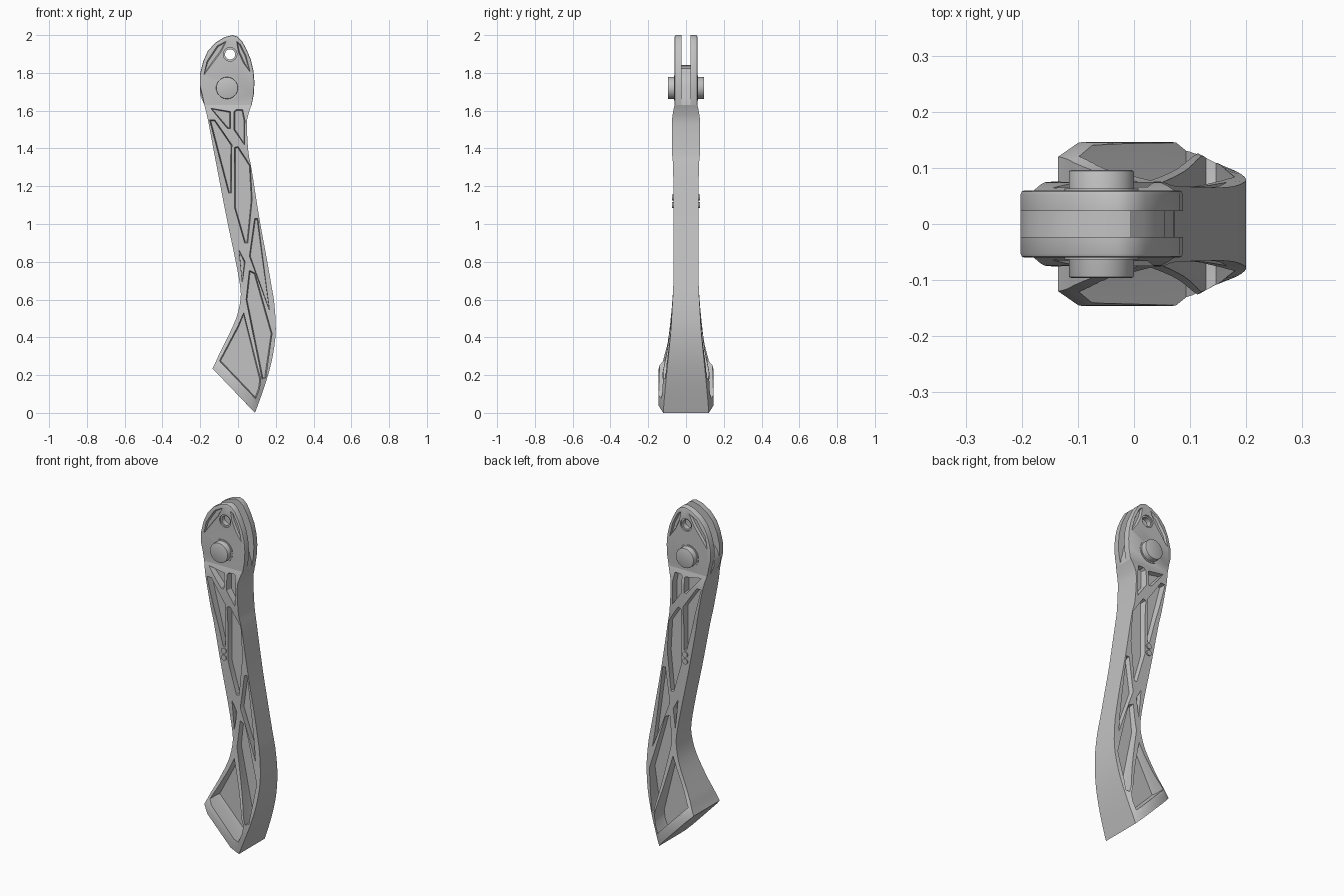
import bpy, bmesh, math
from mathutils import Vector

if "Cube" in bpy.data.objects:
    bpy.data.objects.remove(bpy.data.objects["Cube"])

grey = bpy.data.materials.new("metal_grey")
grey.diffuse_color = (0.54, 0.54, 0.54, 1)
grey.use_nodes = True
grey.node_tree.nodes["Principled BSDF"].inputs["Base Color"].default_value = grey.diffuse_color


def make_object(name, bm):
    bmesh.ops.recalc_face_normals(bm, faces=bm.faces)
    mesh = bpy.data.meshes.new(name)
    bm.to_mesh(mesh)
    bm.free()
    mesh.materials.append(grey)
    ob = bpy.data.objects.new(name, mesh)
    bpy.context.collection.objects.link(ob)
    return ob


def activate(ob):
    bpy.ops.object.select_all(action='DESELECT')
    ob.select_set(True)
    bpy.context.view_layer.objects.active = ob


def smooth(ob):
    activate(ob)
    bpy.ops.object.shade_smooth_by_angle(angle=math.radians(32))


def bevel(ob, width):
    activate(ob)
    mod = ob.modifiers.new("soft_edges", 'BEVEL')
    mod.width, mod.segments = width, 2
    mod.limit_method, mod.angle_limit = 'ANGLE', math.radians(40)
    bpy.ops.object.modifier_apply(modifier=mod.name)


def cut(ob, cutter):
    activate(ob)
    mod = ob.modifiers.new("cut", 'BOOLEAN')
    mod.operation, mod.solver, mod.object = 'DIFFERENCE', 'EXACT', cutter
    bpy.ops.object.modifier_apply(modifier=mod.name)
    bpy.data.objects.remove(cutter)


def inset(poly, d):
    """Move every side of an x-z polygon inwards by d."""
    pts = [Vector(p) for p in poly]
    n = len(pts)
    area = sum(pts[i - 1].x * pts[i].y - pts[i].x * pts[i - 1].y for i in range(n))
    s = 1 if area > 0 else -1
    out = []
    for i in range(n):
        a = (pts[i] - pts[i - 1]).normalized()
        b = (pts[(i + 1) % n] - pts[i]).normalized()
        na, nb = Vector((-a.y, a.x)) * s, Vector((-b.y, b.x)) * s
        out.append(pts[i] + (na + nb) * d / max(0.35, 1 + na.dot(nb)))
    return out


def add_layers(bm, layers):
    """Skin a closed solid through (y, polygon) layers."""
    rings = [[bm.verts.new((p[0], y, p[1])) for p in poly] for y, poly in layers]
    for a, b in zip(rings, rings[1:]):
        for i in range(len(a)):
            bm.faces.new((a[i - 1], a[i], b[i], b[i - 1]))
    bm.faces.new(rings[0])
    bm.faces.new(rings[-1])


def circle(x, z, r, n=32):
    return [(x + r * math.cos(2 * math.pi * i / n), z + r * math.sin(2 * math.pi * i / n))
            for i in range(n)]


def solid(name, layers):
    bm = bmesh.new()
    add_layers(bm, layers)
    return make_object(name, bm)


def pocket_cutter(polys, floor, top, slope):
    bm = bmesh.new()
    for poly in polys:
        for s in (1, -1):
            add_layers(bm, [(s * floor, inset(poly, slope)), (s * top, poly), (s * 0.25, poly)])
    return make_object("pocket_cutter", bm)


# Arm: stations of left x, z, right x, z, half width at the edge and inside it
stations = [
    (-.178, 1.63, .072, 1.63, .060, .060), (-.168, 1.59, .058, 1.59, .069, .069),
    (-.155, 1.53, .047, 1.53, .075, .075), (-.127, 1.38, .055, 1.38, .074, .074),
    (-.110, 1.29, .072, 1.29, .068, .068), (-.060, 1.03, .113, 1.03, .066, .066),
    (-.020, 0.84, .148, 0.84, .065, .065), (.010, 0.68, .176, 0.68, .067, .067),
    (.013, 0.60, .192, 0.58, .072, .072), (-.010, 0.50, .200, 0.44, .080, .082),
    (-.065, 0.38, .184, 0.30, .093, .100), (-.100, 0.31, .150, 0.17, .106, .128),
    (-.120, .265, .112, 0.06, .116, .145), (-.135, .235, .090, 0.00, .120, .145)]


def spline(rows, steps):
    """Catmull-Rom interpolation through the stations."""
    out = []
    for i in range(len(rows) - 1):
        quad = [rows[max(0, min(len(rows) - 1, i + k))] for k in (-1, 0, 1, 2)]
        for j in range(steps):
            t = j / steps
            out.append([b + .5 * t * (c - a + t * (2 * a - 5 * b + 4 * c - d
                        + t * (3 * (b - c) + d - a))) for a, b, c, d in zip(*quad)])
    return out + [list(rows[-1])]


bm = bmesh.new()
rings = []
for xl, zl, xr, zr, we, wi in spline(stations, 3):
    cols = [(xl + (xr - xl) * f, zl + (zr - zl) * f, w)
            for f, w in ((0, we), (.16, wi), (.84, wi), (1, we))]
    ring = [(x, -w, z) for x, z, w in cols] + [(x, w, z) for x, z, w in reversed(cols)]
    rings.append([bm.verts.new(p) for p in ring])
for a, b in zip(rings, rings[1:]):
    for i in range(8):
        bm.faces.new((a[i - 1], a[i], b[i], b[i - 1]))
bm.faces.new(rings[0])
bm.faces.new(rings[-1])
arm = make_object("arm", bm)

# Pockets on both sides, leaving a web, rims and crossing ribs
pockets = [
    [(-.145, 1.613), (-.04, 1.595), (-.04, 1.505), (-.055, 1.505)],
    [(-.022, 1.595), (-.01, 1.605), (.025, 1.605), (.036, 1.55), (.034, 1.42), (-.022, 1.5)],
    [(-.15, 1.55), (-.122, 1.55), (-.033, 1.42), (-.035, 1.165), (-.05, 1.165)],
    [(-.018, 1.405), (0, 1.41), (.065, 1.31), (.075, 1.13), (.052, .9), (.035, .9), (-.018, 1.085)],
    [(.088, 1.03), (.105, 1.03), (.166, .545), (.06, .83)],
    [(.006, .86), (.038, .8), (.023, .69)],
    [(.06, .755), (.043, .6), (.128, .18), (.146, .185), (.180, .42), (.09, .74)],
    [(.03, .53), (0, .46), (-.098, .275), (.093, .075), (.113, .127), (.12, .175)]]
cut(arm, pocket_cutter(pockets, .038, .066, .005))
smooth(arm)

# Forked head: two plates around a narrower core
head = [(.072, 1.63), (.084, 1.69), (.087, 1.75), (.082, 1.81), (.068, 1.87), (.045, 1.925),
        (.02, 1.97), (-.005, 1.993), (-.03, 2.0), (-.07, 1.99), (-.12, 1.96), (-.16, 1.915),
        (-.185, 1.86), (-.202, 1.79), (-.202, 1.73), (-.19, 1.68), (-.178, 1.63)]
crescents = [
    [(-.180, 1.79), (-.165, 1.86), (-.11, 1.943), (-.062, 1.968), (-.09, 1.91), (-.135, 1.85)],
    [(-.008, 1.968), (.012, 1.952), (.043, 1.89), (.064, 1.805), (.03, 1.85), (.002, 1.91)]]
hole = (-.042, 1.898)
for name, s in (("front_head_plate", -1), ("back_head_plate", 1)):
    # rounded outer edge that fades out at the joint with the arm
    rims = []
    for d in (.002, .007):
        rims.append([p if p[1] < 1.631 else q for p, q in zip(head, inset(head, d))])
    plate = solid(name, [(s * .023, head), (s * .053, head), (s * .058, rims[0]), (s * .06, rims[1])])
    cut(plate, solid("hole_cutter", [(-.1, circle(*hole, .027)), (.1, circle(*hole, .027))]))
    cut(plate, solid("seat_cutter", [(s * .052, circle(*hole, .036)), (s * .1, circle(*hole, .036))]))
    cut(plate, pocket_cutter(crescents, .047, .06, .006))
    smooth(plate)
core = []
for x, z in head:
    # flush with the plates on the left, set back on the right
    back = .028 * min(1, (z - 1.63) / .12) if x > 0 else 0
    core.append((x - back, 1.63 + (z - 1.63) * .57))
smooth(solid("head_core", [(-.03, core), (.03, core)]))

# Pivot pin and its collars
pin = solid("pivot_pin", [(-.096, circle(-.058, 1.72, .058, 48)), (.096, circle(-.058, 1.72, .058, 48))])
bevel(pin, .004)
smooth(pin)
smooth(solid("pin_collar", [(-.063, circle(-.058, 1.72, .066, 48)), (.063, circle(-.058, 1.72, .066, 48))]))

# Small rivets beside the long rib
for i, z in enumerate((1.14, 1.10)):
    smooth(solid(f"rivet_{i + 1}", [(-.073, circle(-.043, z, .016, 20)), (.073, circle(-.043, z, .016, 20))]))
